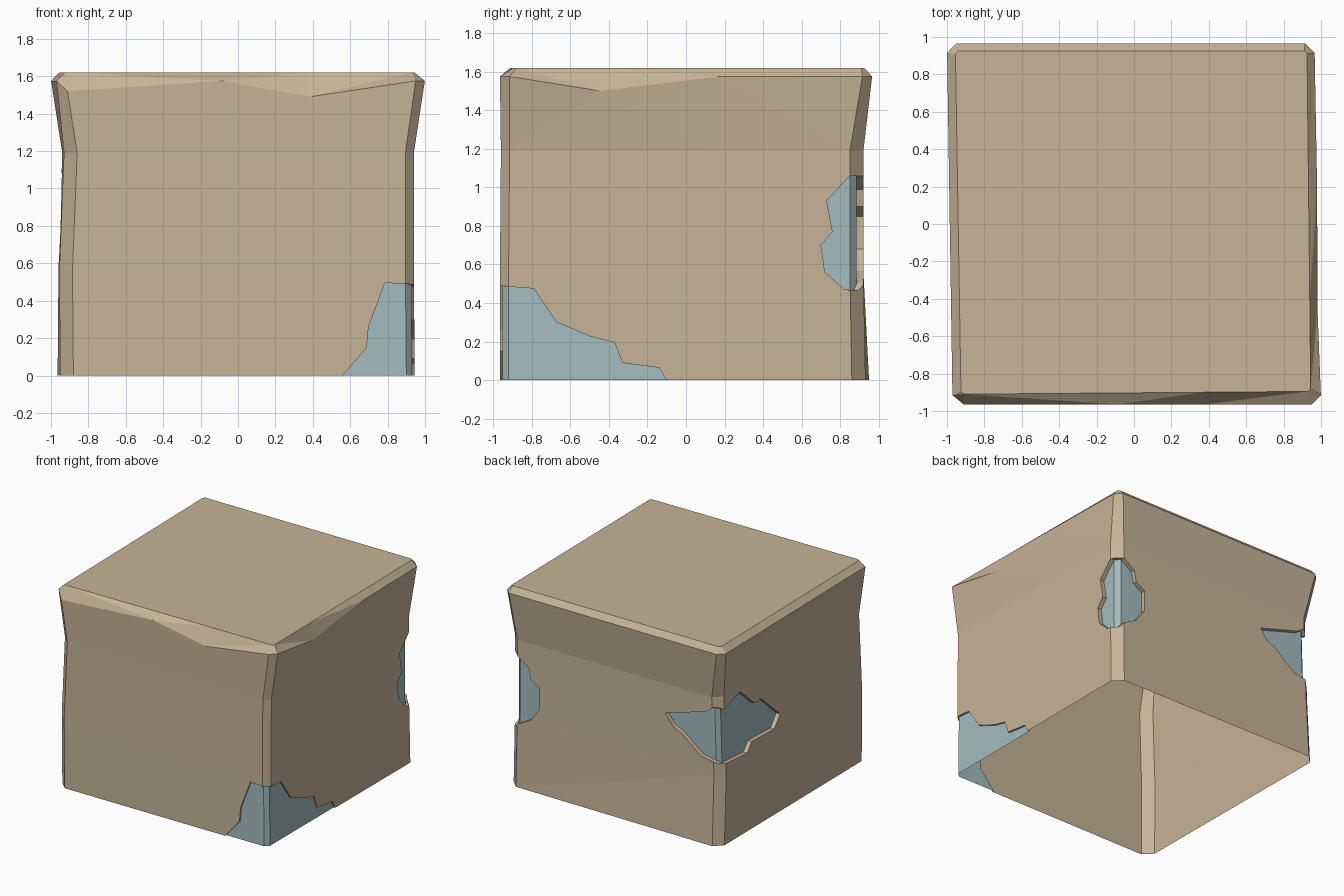
import bpy
import bmesh
from mathutils import Vector

if "Cube" in bpy.data.objects:
    bpy.data.objects.remove(bpy.data.objects["Cube"])


def make_material(name, color):
    mat = bpy.data.materials.new(name)
    mat.use_nodes = True
    mat.diffuse_color = (*color, 1)
    mat.node_tree.nodes["Principled BSDF"].inputs["Base Color"].default_value = (*color, 1)
    return mat


MATERIALS = [make_material("sand_plaster", (0.57, 0.45, 0.31)),
             make_material("pale_blue_core", (0.37, 0.50, 0.52))]


def make_object(name, bm):
    mesh = bpy.data.meshes.new(name)
    bm.to_mesh(mesh)
    bm.free()
    for mat in MATERIALS:
        mesh.materials.append(mat)
    obj = bpy.data.objects.new(name, mesh)
    bpy.context.collection.objects.link(obj)
    return obj


# Corner positions per level: front -x, front +x, back +x, back -x
LEVELS = [
    (0.00, [(-.95, -.965), (.945, -.965), (.945, .93), (-.965, .95)]),
    (0.56, [(-.955, -.965), (.94, -.965), (.94, .92), (-.96, .92)]),
    (1.19, [(-.93, -.96), (.94, -.96), (.94, .92), (-.94, .92)]),
    (1.575, [(-.97, -.965), (1, -.965), (.965, .965), (-1, .965)]),
    (1.62, [(-.925, -.91), (.945, -.895), (.925, .925), (-.955, .925)]),
]
CHAMFER = [.07, .045, .07, .065]      # vertical edge bevels
SIDE_SPLITS = [(.45, .69), (.27, .59), (), ()]
CHIPS = {1: 1.52, 3: 1.49, 6: 1.50}   # worn spots along the top edge


def corners_at(z):
    z = min(max(z, 0), LEVELS[-1][0])
    for (za, a), (zb, b) in zip(LEVELS, LEVELS[1:]):
        if z <= zb:
            t = (z - za) / (zb - za)
            return [Vector(p).lerp(Vector(q), t) for p, q in zip(a, b)]


def ring(level):
    z, pts = LEVELS[level]
    pts = [Vector(p) for p in pts]
    out = []
    for i, p in enumerate(pts):
        c = CHAMFER[i] if level < 3 else (.05 if level == 3 else .015)
        nxt, prev = pts[(i + 1) % 4], pts[i - 1]
        out.append(p + (prev - p).normalized() * c)
        out.append(p + (nxt - p).normalized() * c)
        out += [p.lerp(nxt, t) for t in SIDE_SPLITS[i]]
    return [p.to_3d() + Vector((0, 0, z)) for p in out]


# Block body with flared rim
rings = [ring(i) for i in range(len(LEVELS))]
for i, z in CHIPS.items():
    low, high = rings[2][i], rings[3][i]
    rings[3][i] = low.lerp(high, (z - low.z) / (high.z - low.z))
bm = bmesh.new()
loops = [[bm.verts.new(p) for p in r] for r in rings]
n = len(loops[0])
for a, b in zip(loops, loops[1:]):
    for i in range(n):
        j = (i + 1) % n
        bm.faces.new((a[i], a[j], b[j], b[i]))
bmesh.ops.triangulate(bm, faces=bm.faces[:])
bm.faces.new(loops[-1])
bm.faces.new(loops[0][::-1])
body = make_object("worn_block", bm)


def wrap(corner, s, z, depth):
    """Place (distance from corner, height) on the walls, sunk by depth."""
    pts = corners_at(z)
    p, c = pts[corner], CHAMFER[corner]
    a = (pts[corner - 1] - p).normalized()
    b = (pts[(corner + 1) % 4] - p).normalized()
    t = min(max((s + c) / (2 * c), 0), 1)
    if abs(s) >= c:
        q = p + (a if s < 0 else b) * abs(s)
    else:
        q = p + (a * c).lerp(b * c, t)
    q += (b * (1 - t) + a * t) * depth
    return Vector((q.x, q.y, z))


def patch_cutter(name, corner, outline, depth):
    c = CHAMFER[corner]
    bm = bmesh.new()
    bm.faces.new([bm.verts.new((s, z, 0)) for s, z in outline])
    bmesh.ops.triangulate(bm, faces=bm.faces[:])
    # Fold lines at the bevel edges and at the height levels
    for co, no in [((-c, 0, 0), (1, 0, 0)), ((c, 0, 0), (1, 0, 0)),
                   ((0, .56, 0), (0, 1, 0)), ((0, 0, 0), (0, 1, 0))]:
        bmesh.ops.bisect_plane(bm, geom=bm.verts[:] + bm.edges[:] + bm.faces[:],
                               dist=1e-5, plane_co=co, plane_no=no)
    bmesh.ops.triangulate(bm, faces=bm.faces[:])
    floor = set(bm.verts)
    bmesh.ops.extrude_face_region(bm, geom=bm.faces[:], use_keep_orig=True)
    for f in bm.faces:
        f.material_index = int(all(v in floor for v in f.verts))
    for v in bm.verts:
        v.co = wrap(corner, v.co.x, v.co.y, depth if v in floor else -.05)
    bmesh.ops.recalc_face_normals(bm, faces=bm.faces[:])
    obj = make_object(name, bm)
    obj.hide_render = True
    return obj


# Chipped patches: (distance along the walls from the corner, height)
PATCHES = [
    ("front_base_patch", 1, .014, [
        (-.385, 0), (-.255, .15), (-.245, .26), (-.155, .495), (.05, .485),
        (.175, .475), (.295, .30), (.475, .225), (.595, .195), (.635, .09),
        (.825, .065), (.865, 0), (.865, -.1), (-.385, -.1)]),
    ("back_edge_patch", 2, .035, [
        (-.07, 1.06), (-.19, .93), (-.16, .77), (-.22, .70), (-.20, .56),
        (-.10, .47), (0, .465), (.19, .57), (.27, .68), (.27, .85),
        (.19, .90), (.17, .99), (.07, 1.06)]),
    ("back_side_patch", 3, .035, [
        (-.49, .95), (-.12, 1.06), (-.05, 1.11), (.06, 1.08), (.27, 1.15),
        (.45, .99), (.54, .99), (.77, .78), (.69, .69), (.40, .70),
        (.34, .63), (.05, .65), (-.18, .69), (-.35, .83), (-.42, .86)]),
]
bpy.context.view_layer.objects.active = body
for name, corner, depth, outline in PATCHES:
    cutter = patch_cutter(name + "_cutter", corner, outline, depth)
    mod = body.modifiers.new(name, "BOOLEAN")
    mod.operation = "DIFFERENCE"
    mod.solver = "EXACT"
    mod.material_mode = "INDEX"
    mod.object = cutter
    bpy.ops.object.modifier_apply(modifier=mod.name)
    bpy.data.objects.remove(cutter)

# Open underside
bm = bmesh.new()
bm.from_mesh(body.data)
under = [f for f in bm.faces if all(abs(v.co.z) < .002 for v in f.verts)]
bmesh.ops.delete(bm, geom=under, context="FACES")
bm.to_mesh(body.data)
bm.free()
body.data.shade_flat()
